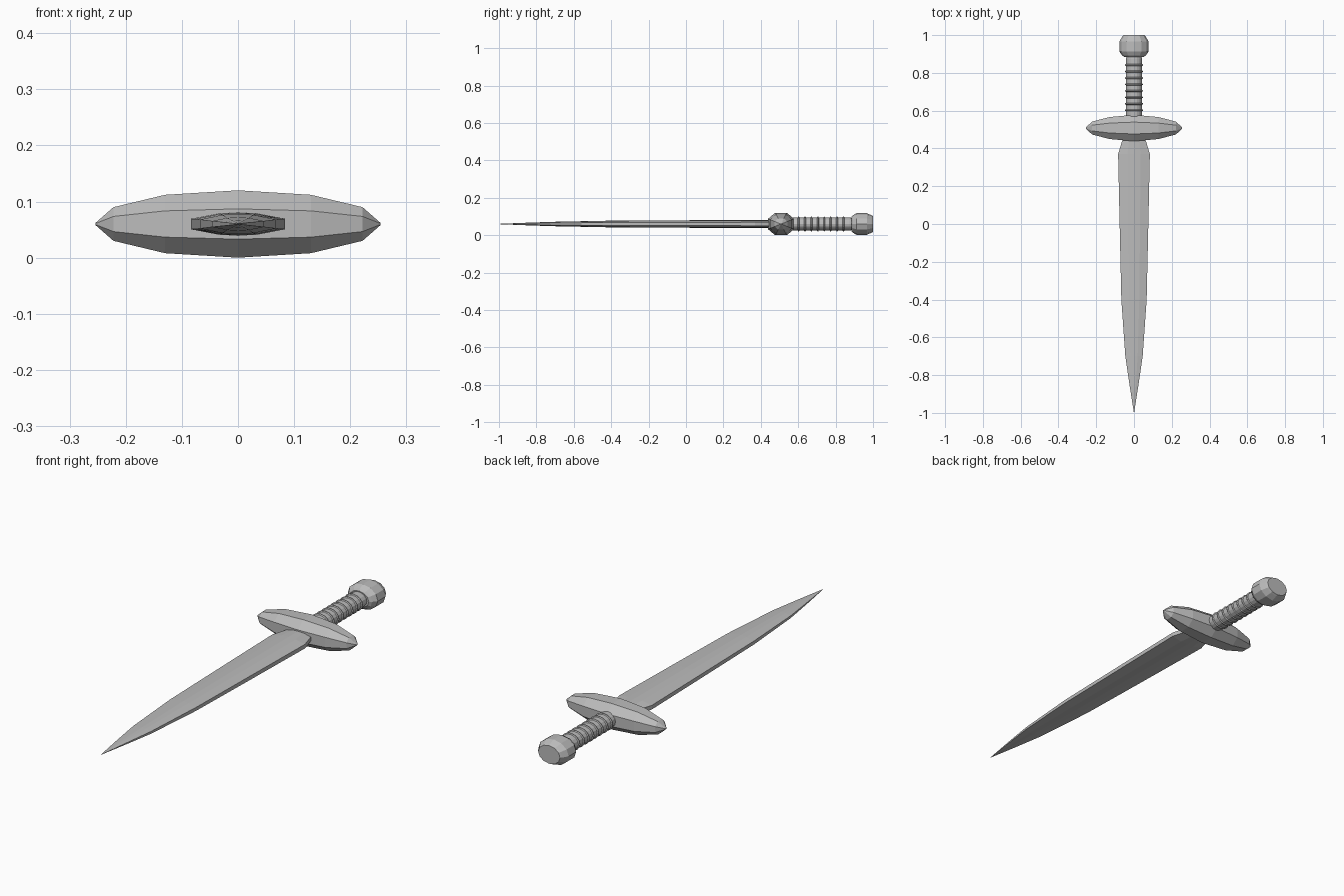
import bpy, bmesh
from math import sin, cos, tau, radians

cube = bpy.data.objects.get("Cube")
if cube:
    bpy.data.objects.remove(cube, do_unlink=True)

MID = 0.06  # height of the long axis

steel = bpy.data.materials.new("plain grey")
steel.use_nodes = True
grey = (0.5, 0.5, 0.5, 1)
steel.diffuse_color = grey
steel.node_tree.nodes["Principled BSDF"].inputs["Base Color"].default_value = grey


def loft(name, rings):
    """Skin a list of equal-length point rings and cap both ends."""
    bm = bmesh.new()
    loops = [[bm.verts.new(p) for p in ring] for ring in rings]
    n = len(loops[0])
    for a, b in zip(loops, loops[1:]):
        for i in range(n):
            j = (i + 1) % n
            bm.faces.new((a[i], a[j], b[j], b[i]))
    bm.faces.new(loops[0][::-1])
    bm.faces.new(loops[-1])
    bmesh.ops.remove_doubles(bm, verts=bm.verts, dist=0.0001)
    bmesh.ops.recalc_face_normals(bm, faces=bm.faces)
    mesh = bpy.data.meshes.new(name)
    bm.to_mesh(mesh)
    bm.free()
    mesh.materials.append(steel)
    obj = bpy.data.objects.new(name, mesh)
    bpy.context.collection.objects.link(obj)
    return obj


def oval(y, rx, rz, sides):
    return [(rx * cos(tau * i / sides), y, MID + rz * sin(tau * i / sides))
            for i in range(sides)]


# Blade: blunt-edged section with a central ridge, tapering to a point
SECTION = [(1, -0.45), (1, 0.45), (0.42, 0.9), (0, 1), (-0.42, 0.9),
           (-1, 0.45), (-1, -0.45), (-0.42, -0.9), (0, -1), (0.42, -0.9)]
STATIONS = [(0.48, 0.05, 0.02), (0.44, 0.063, 0.021), (0.37, 0.084, 0.021),
            (0.0, 0.076, 0.02), (-0.4, 0.067, 0.018), (-0.7, 0.046, 0.012),
            (-0.85, 0.024, 0.007), (-1.0, 0.0005, 0.001)]
loft("blade", [[(u * w, y, MID + v * t) for u, v in SECTION]
               for y, w, t in STATIONS])

# Guard: faceted spindle across the blade
GUARD_Y = 0.508
half = [(0.0, 0.07, 0.06), (0.13, 0.058, 0.052), (0.222, 0.034, 0.03),
        (0.254, 0.004, 0.002)]
spans = [(-x, ry, rz) for x, ry, rz in half[:0:-1]] + half
EIGHTH = [(0.45, 1), (1, 0.45), (1, -0.45), (0.45, -1),
          (-0.45, -1), (-1, -0.45), (-1, 0.45), (-0.45, 1)]
loft("guard", [[(x, GUARD_Y + u * ry, MID + v * rz) for u, v in EIGHTH]
               for x, ry, rz in spans])

# Grip: oval handle with evenly spaced raised bands
grip = [oval(0.55, 0.04, 0.034, 16)]
for k in range(8):
    y = 0.602 + 0.0343 * k
    for dy, r in ((-0.013, 0.043), (-0.005, 0.043), (-0.002, 0.048),
                  (0.002, 0.048), (0.005, 0.043)):
        grip.append(oval(y + dy, r, r * 0.82, 16))
grip += [oval(0.875, 0.043, 0.035, 16), oval(0.90, 0.036, 0.03, 16)]
loft("grip", grip)

# Pommel: chunky faceted knob with a flat end
PROFILE = [(0.884, 0.05), (0.892, 0.062), (0.912, 0.077),
           (0.967, 0.077), (0.992, 0.062), (1.0, 0.056)]
loft("pommel", [oval(y, r, r * 0.75, 12) for y, r in PROFILE])
